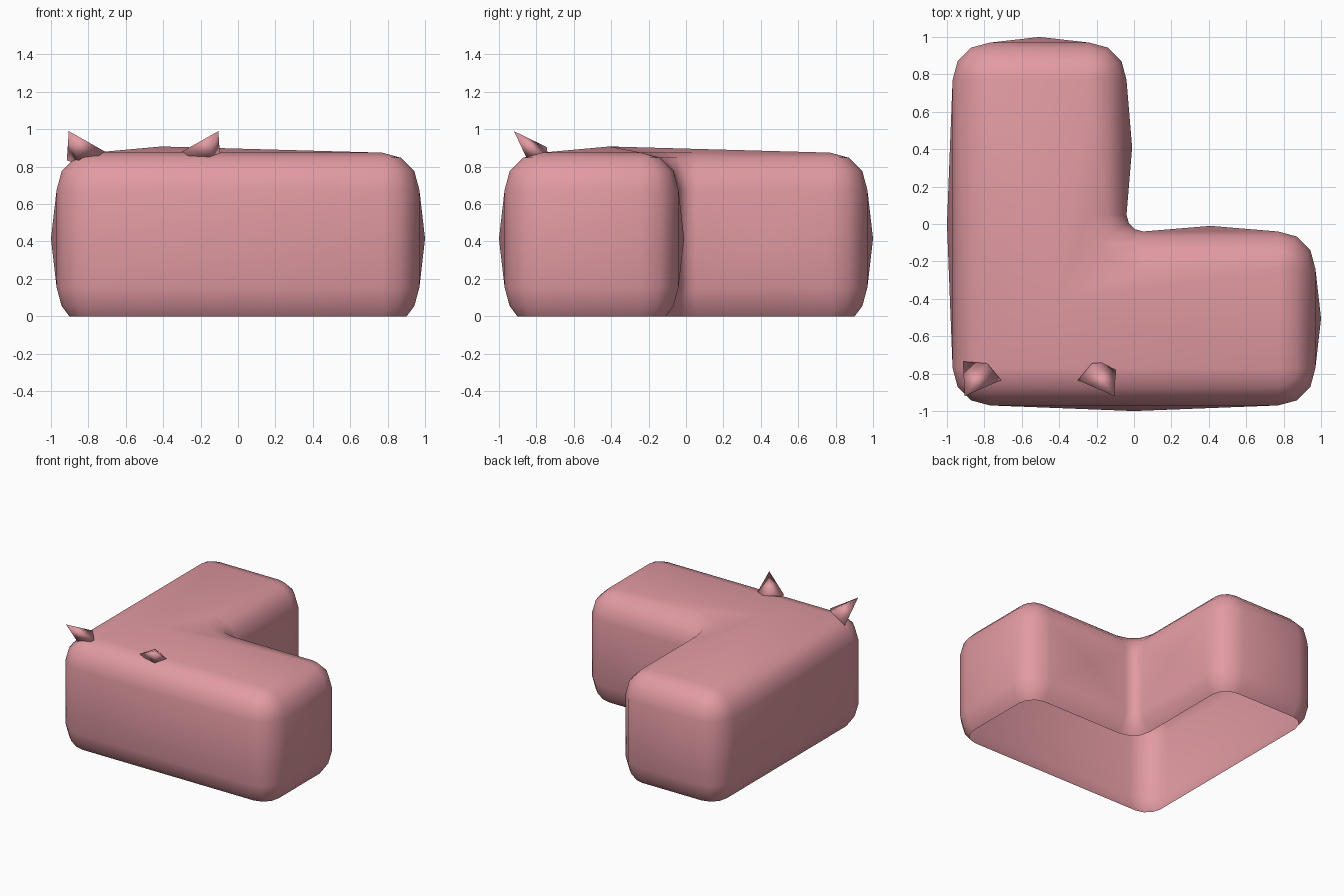
import bpy, bmesh, math
from mathutils import Vector

if "Cube" in bpy.data.objects:
    bpy.data.objects.remove(bpy.data.objects["Cube"])

pink = bpy.data.materials.new("soft pink")
pink.diffuse_color = (0.76, 0.325, 0.365, 1)
pink.use_nodes = True
pink.node_tree.nodes["Principled BSDF"].inputs["Base Color"].default_value = pink.diffuse_color


def finish(bm, name):
    bmesh.ops.remove_doubles(bm, verts=bm.verts, dist=1e-4)
    bmesh.ops.recalc_face_normals(bm, faces=bm.faces)
    for f in bm.faces:
        f.smooth = True
    me = bpy.data.meshes.new(name)
    bm.to_mesh(me)
    bm.free()
    me.materials.append(pink)
    ob = bpy.data.objects.new(name, me)
    bpy.context.collection.objects.link(ob)
    return ob


# L-shaped body: rounded outline swept through a rounded vertical profile
R, FILLET, BULGE = 0.2, 0.09, 0.03
HI, LO, C = 0.77, -0.77, -0.24
# corner arcs: centre x, centre y, start angle, turn (+1 outer, -1 notch)
ARCS = [(LO, LO, 180, 1), (HI, LO, 270, 1), (HI, C, 0, 1),
        (0.05, 0.05, 270, -1), (C, HI, 0, 1), (LO, HI, 90, 1)]
# height and inset of each ring; the bottom stays open
PROFILE = [(0, 0.068), (0.055, 0.027), (0.155, 0), (0.675, 0),
           (0.775, 0.027), (0.848, 0.1), (0.875, 0.2)]


def outline(inset):
    pts = []
    for cx, cy, start, turn in ARCS:
        r = R - inset if turn > 0 else FILLET + inset
        for s in range(4):
            a = math.radians(start + turn * 30 * s)
            pts.append((cx + r * math.cos(a), cy + r * math.sin(a)))
    return pts


bm = bmesh.new()
rings = [[bm.verts.new((x, y, z)) for x, y in outline(i)] for z, i in PROFILE]
n = len(rings[0])
for k in range(len(rings) - 1):
    for j in range(n):
        a, b = rings[k][j], rings[k][(j + 1) % n]
        c, d = rings[k + 1][(j + 1) % n], rings[k + 1][j]
        if k == 2 and j % 4 == 3:
            # large side panel with a raised centre
            e = b.co - a.co
            out = Vector((e.y, -e.x, 0)).normalized()
            mid = bm.verts.new((a.co + b.co + c.co + d.co) / 4 + out * BULGE)
            for p, q in ((a, b), (b, c), (c, d), (d, a)):
                bm.faces.new((p, q, mid))
        else:
            bm.faces.new((a, b, c, d))
# slightly raised top
peak = bm.verts.new((-0.41, -0.41, 0.908))
for j in range(n):
    if (rings[-1][j].co - rings[-1][(j + 1) % n].co).length > 1e-4:
        bm.faces.new((rings[-1][j], rings[-1][(j + 1) % n], peak))
finish(bm, "body")

# two pointed ears, mirrored about the middle of the left half
TIP = (-0.905, -0.92, 0.99)
BASE = [(-0.71, -0.835, 0.88), (-0.785, -0.745, 0.905),
        (-0.915, -0.735, 0.835), (-0.84, -0.83, 0.80)]
for name, mirror in (("left_ear", False), ("right_ear", True)):
    bm = bmesh.new()
    vs = [bm.verts.new((-1.01 - x if mirror else x, y, z)) for x, y, z in BASE + [TIP]]
    for j in range(4):
        bm.faces.new((vs[j], vs[(j + 1) % 4], vs[4]))
    bm.faces.new(vs[:4])
    finish(bm, name)
